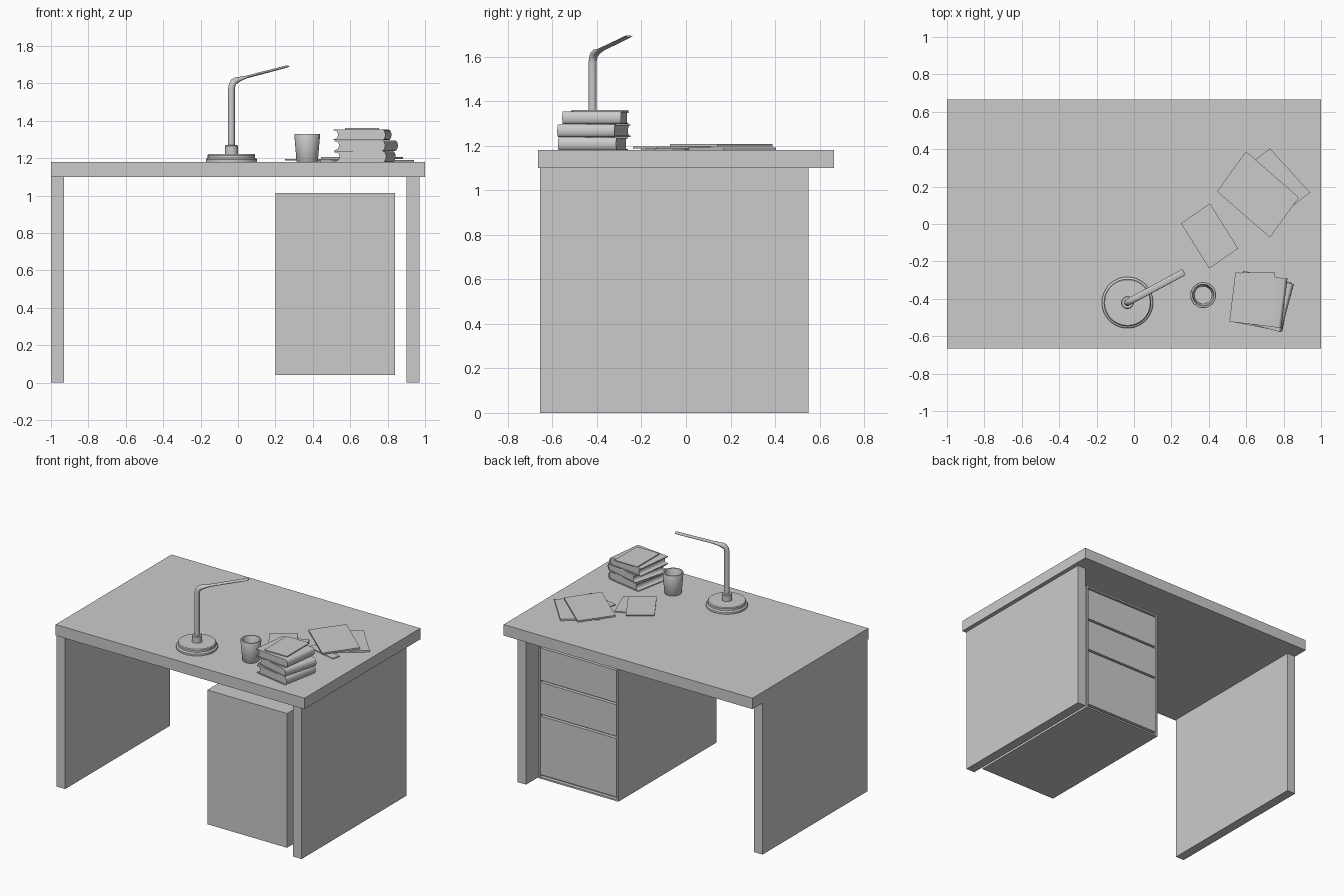
import bpy, bmesh, math
from mathutils import Vector, Matrix

if "Cube" in bpy.data.objects:
    bpy.data.objects.remove(bpy.data.objects["Cube"])

smooth = []


def finish(name, bm, is_smooth=False):
    bmesh.ops.recalc_face_normals(bm, faces=bm.faces)
    me = bpy.data.meshes.new(name)
    bm.to_mesh(me)
    bm.free()
    ob = bpy.data.objects.new(name, me)
    bpy.context.collection.objects.link(ob)
    if is_smooth:
        smooth.append(ob)
    return ob


def box(name, x0, x1, y0, y1, z0, z1):
    bm = bmesh.new()
    bmesh.ops.create_cube(bm, size=1)
    for v in bm.verts:
        v.co = ((x0 + x1) / 2 + v.co.x * (x1 - x0),
                (y0 + y1) / 2 + v.co.y * (y1 - y0),
                (z0 + z1) / 2 + v.co.z * (z1 - z0))
    return finish(name, bm)


def prism(name, pts, vec, is_smooth=False):
    """Extrude a closed 3D outline along a vector."""
    bm = bmesh.new()
    f = bm.faces.new([bm.verts.new(p) for p in pts])
    r = bmesh.ops.extrude_face_region(bm, geom=[f])
    bm_verts = [g for g in r['geom'] if isinstance(g, bmesh.types.BMVert)]
    bmesh.ops.translate(bm, verts=bm_verts, vec=vec)
    if len(bm.faces) == len(pts) + 1:
        bm.faces.new([v for v in bm.verts if v not in bm_verts])
    return finish(name, bm, is_smooth)


def loft(name, rings):
    """Skin a list of equal rings and cap both ends."""
    bm = bmesh.new()
    vs = [[bm.verts.new(p) for p in r] for r in rings]
    n = len(vs[0])
    for a, b in zip(vs, vs[1:]):
        for i in range(n):
            bm.faces.new((a[i], a[(i + 1) % n], b[(i + 1) % n], b[i]))
    bm.faces.new(vs[0])
    bm.faces.new(vs[-1])
    return finish(name, bm, True)


def lathe(name, cx, cy, profile, n=48):
    return loft(name, [[(cx + r * math.cos(i * math.tau / n), cy + r * math.sin(i * math.tau / n), z)
                        for i in range(n)] for r, z in profile])


# desk top and side panels
TOP = 1.18
box("desk_top", -1, 1, -0.665, 0.665, 1.10, TOP)
for name, x in (("left_side_panel", -1.0), ("right_side_panel", 0.90)):
    box(name, x, x + 0.07, -0.655, 0.55, 0, 1.10)

# drawer pedestal, its rim and the drawer fronts on the back
X0, X1, Y1, Z0, Z1, T = 0.20, 0.84, 0.49, 0.04, 1.015, 0.012
box("pedestal_body", X0, X1, -0.637, 0.465, Z0, Z1)
box("pedestal_rim_left", X0, X0 + T, 0.465, Y1, Z0, Z1)
box("pedestal_rim_right", X1 - T, X1, 0.465, Y1, Z0, Z1)
box("pedestal_rim_top", X0 + T, X1 - T, 0.465, Y1, Z1 - T, Z1)
box("pedestal_rim_bottom", X0 + T, X1 - T, 0.465, Y1, Z0, Z0 + T)
for i, (a, b) in enumerate(((0.755, 0.99), (0.51, 0.74), (0.07, 0.495))):
    box(f"drawer_front_{i + 1}", X0 + 0.016, X1 - 0.016, 0.465, Y1, a, b)

# lamp foot
LX, LY = -0.035, -0.42
lathe("lamp_foot", LX, LY, [(0.137, TOP), (0.137, 1.193), (0.132, 1.199), (0.127, 1.201),
                            (0.127, 1.216), (0.122, 1.222), (0.035, 1.224)])
lathe("lamp_collar", LX, LY, [(0.034, 1.222), (0.034, 1.266), (0.03, 1.271)])

# lamp stem bending into a flat arm: (distance, height, half thickness)
path = [(0, 1.25, .018), (0, 1.57, .018), (.004, 1.592, .018), (.014, 1.608, .018),
        (.03, 1.617, .017), (.055, 1.625, .011), (.09, 1.634, .007), (.33, 1.689, .006), (.343, 1.692, .003)]
d = Vector((0.302, 0.163, 0)).normalized()
side = Vector((-d.y, d.x, 0))
rings = []
for i, (s, z, h) in enumerate(path):
    a, b = path[max(i - 1, 0)], path[min(i + 1, len(path) - 1)]
    t = (d * (b[0] - a[0]) + Vector((0, 0, b[1] - a[1]))).normalized()
    up = side.cross(t)
    c = Vector((LX, LY, z)) + d * s
    rings.append([c + side * (0.018 * math.cos(k * math.tau / 24)) + up * (h * math.sin(k * math.tau / 24))
                  for k in range(24)])
loft("lamp_stem_and_arm", rings)

# cup
lathe("cup", 0.37, -0.38, [(0.054, TOP), (0.057, TOP + .004), (0.069, 1.327), (0.067, 1.331),
                           (0.058, 1.331), (0.055, 1.325), (0.047, 1.195)])


# books with a rounded spine, cover boards and hollow fore edge
def book(name, cx, cy, z, h, deg, w=0.28, length=0.266):
    r, t = h / 2, 0.006
    xs = w / 2 - r * 0.6

    def arc(rad, x, a0, a1, sx):
        return [(x + sx * rad * math.cos(a0 + (a1 - a0) * k / 12), r + rad * math.sin(a0 + (a1 - a0) * k / 12))
                for k in range(13)]
    q = math.pi / 2
    cover = ([(-w / 2, h)] + arc(r, xs, q, -q, 0.6) + [(-w / 2, 0), (-w / 2, t)]
             + arc(r - t, xs, -q, q, 0.6) + [(-w / 2, h - t)])
    pages = arc(r - t, xs, q, -q, 0.59) + arc(r - t, -w / 2 + 0.006, -q, q, 0.8)
    for part, pts, ln in (("cover", cover, length), ("pages", pages, length - 0.01)):
        ob = prism(f"{name}_{part}", [(x, -ln / 2, y) for x, y in pts], (0, ln, 0), True)
        ob.location = (cx, cy, z)
        ob.rotation_euler.z = math.radians(deg)


book("lower_book", 0.68, -0.418, TOP, 0.058, -11)
book("middle_book", 0.685, -0.414, 1.239, 0.057, -15)
book("upper_book", 0.665, -0.407, 1.297, 0.057, -7)
box("notebook", 0.572, 0.755, -0.515, -0.258, 1.354, 1.361)


# loose papers: corner and its two neighbours
def sheet(name, a, b, c, z0, z1):
    a, b, c = (Vector((*p, z0)) for p in (a, b, c))
    prism(name, [b, a, c, b + c - a], (0, 0, z1 - z0))


sheet("paper_1", (.882, .142), (.599, .388), (.727, -.072), 1.197, 1.208)
sheet("paper_2", (.941, .168), (.727, .404), (.735, .010), TOP, 1.192)
sheet("paper_3", (.406, .110), (.557, -.131), (.251, .003), 1.188, 1.197)
sheet("paper_4", (.599, -.136), (.513, .088), (.442, -.203), TOP, 1.188)
sheet("paper_5", (.818, -.005), (.583, .050), (.804, -.060), TOP, 1.186)

# smooth the curved parts, keeping edges sharp
bpy.ops.object.select_all(action='DESELECT')
for ob in smooth:
    ob.select_set(True)
bpy.context.view_layer.objects.active = smooth[0]
bpy.ops.object.shade_smooth_by_angle(angle=math.radians(35))
